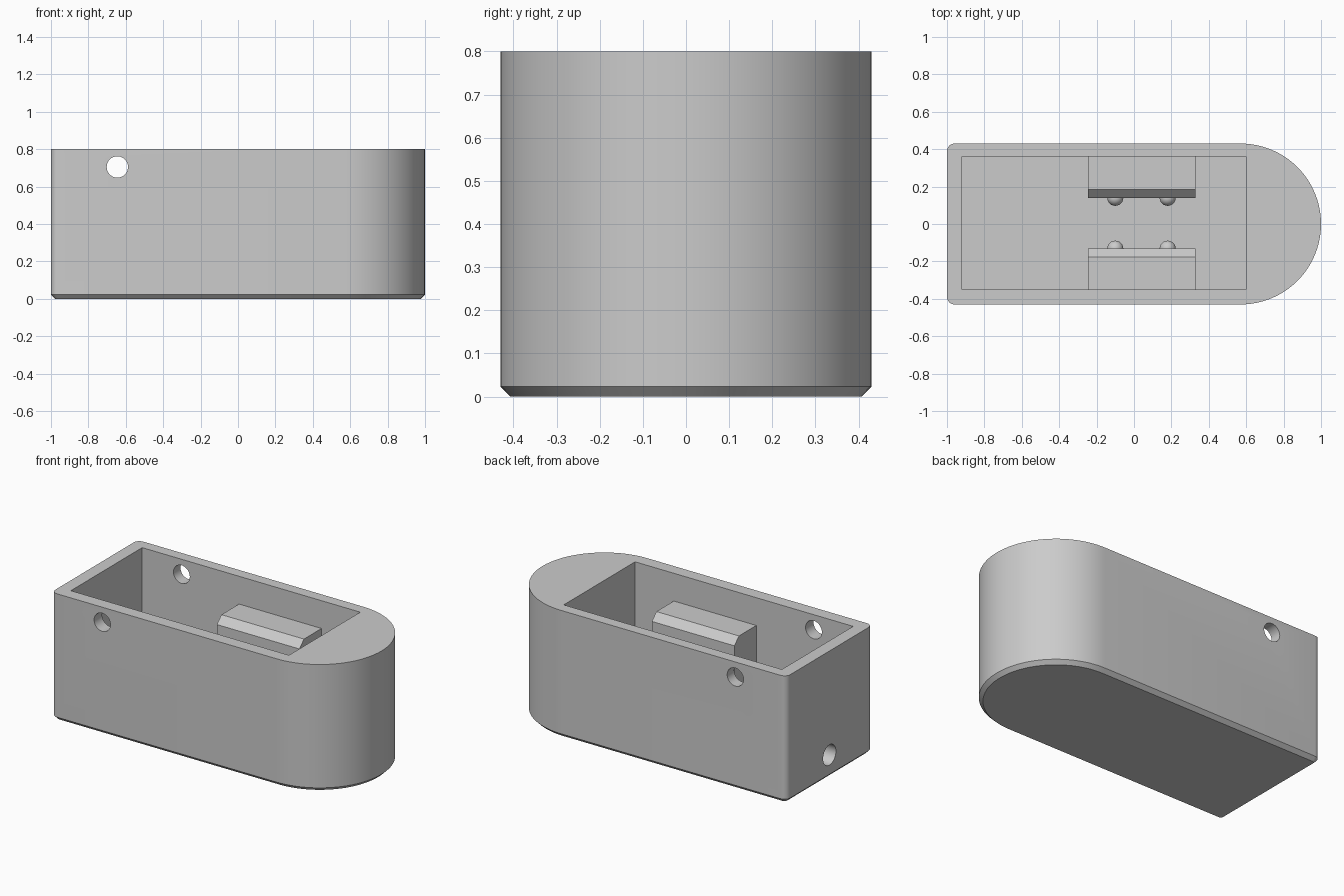
import bpy, bmesh
from math import pi, cos, sin, radians
from mathutils import Matrix, Vector

if "Cube" in bpy.data.objects:
    bpy.data.objects.remove(bpy.data.objects["Cube"])

HALF_W, HEIGHT, CHAMFER = 0.43, 0.8, 0.023
CORNER = 0.04
FLOOR = 0.08
X0, X1, Y0, Y1 = -0.92, 0.6, -0.35, 0.36   # cavity limits

grey = bpy.data.materials.new("grey plastic")
grey.use_nodes = True
grey.diffuse_color = (0.6, 0.6, 0.6, 1)
grey.node_tree.nodes["Principled BSDF"].inputs["Base Color"].default_value = (0.6, 0.6, 0.6, 1)


def make(name, bm):
    bmesh.ops.recalc_face_normals(bm, faces=bm.faces)
    mesh = bpy.data.meshes.new(name)
    bm.to_mesh(mesh)
    bm.free()
    mesh.materials.append(grey)
    ob = bpy.data.objects.new(name, mesh)
    bpy.context.collection.objects.link(ob)
    return ob


def smooth(ob):
    bpy.ops.object.select_all(action='DESELECT')
    ob.select_set(True)
    bpy.context.view_layer.objects.active = ob
    bpy.ops.object.shade_smooth_by_angle(angle=radians(30))


def arc(cx, cy, r, a0, a1, n):
    return [(cx + r * cos(a0 + (a1 - a0) * i / n), cy + r * sin(a0 + (a1 - a0) * i / n))
            for i in range(n + 1)]


def outline(d):
    """Plan shape: round nose at +x, softened corners at -x, inset by d."""
    cx, cy = -1 + CORNER, HALF_W - CORNER
    return (arc(1 - HALF_W, 0, HALF_W - d, -pi / 2, pi / 2, 48)
            + arc(cx, cy, CORNER - d, pi / 2, pi, 6)
            + arc(cx, -cy, CORNER - d, pi, 1.5 * pi, 6))


def loft(rings):
    bm = bmesh.new()
    loops = [[bm.verts.new(p) for p in ring] for ring in rings]
    for a, b in zip(loops, loops[1:]):
        for i in range(len(a)):
            j = (i + 1) % len(a)
            bm.faces.new((a[i], a[j], b[j], b[i]))
    bm.faces.new(loops[0])
    bm.faces.new(loops[-1])
    return bm


def cut(target, cutter):
    mod = target.modifiers.new("cut", 'BOOLEAN')
    mod.operation, mod.solver, mod.object = 'DIFFERENCE', 'EXACT', cutter
    bpy.context.view_layer.objects.active = target
    bpy.ops.object.modifier_apply(modifier=mod.name)
    bpy.data.objects.remove(cutter)


def cylinder(name, r, length, matrix):
    bm = bmesh.new()
    bmesh.ops.create_cone(bm, cap_ends=True, segments=40, radius1=r, radius2=r,
                          depth=length, matrix=matrix)
    return make(name, bm)


# Housing with chamfered base
housing = make("housing", loft([[(x, y, z) for x, y in outline(d)]
                                for d, z in ((CHAMFER, 0), (0, CHAMFER), (0, HEIGHT))]))

# Open cavity
box = [(X0, Y0), (X1, Y0), (X1, Y1), (X0, Y1)]
cut(housing, make("cavity_cutter", loft([[(x, y, z) for x, y in box] for z in (FLOOR, 1)])))

# Cross hole through both long walls, and cable hole in the flat end
cut(housing, cylinder("cross_hole_cutter", 0.057, 1.2,
                      Matrix.Translation((-0.645, 0, 0.705)) @ Matrix.Rotation(pi / 2, 4, 'X')))
cut(housing, cylinder("cable_hole_cutter", 0.064, 0.3,
                      Matrix.Translation((-1, 0, 0.145)) @ Matrix.Rotation(pi / 2, 4, 'Y')))
smooth(housing)

# Facing clamp blocks with chamfered lead-in and round bumps
for name, wall, face, s in (("back", Y1, 0.14, -1), ("front", Y0, -0.132, 1)):
    profile = [(wall, FLOOR), (face, FLOOR), (face, 0.58), (face - s * 0.045, 0.625), (wall, 0.625)]
    make(name + "_clamp_block", loft([[(x, y, z) for y, z in profile] for x in (-0.245, 0.33)]))
    for side, x in (("right", -0.1), ("left", 0.18)):
        bm = bmesh.new()
        centre = Vector((x, face, 0.42))
        bmesh.ops.create_uvsphere(bm, u_segments=24, v_segments=16, radius=0.043,
                                  matrix=Matrix.Translation(centre))
        bmesh.ops.bisect_plane(bm, geom=bm.verts[:] + bm.edges[:] + bm.faces[:], dist=1e-5,
                               plane_co=centre, plane_no=(0, s, 0), clear_inner=True)
        smooth(make(f"{name}_{side}_bump", bm))
